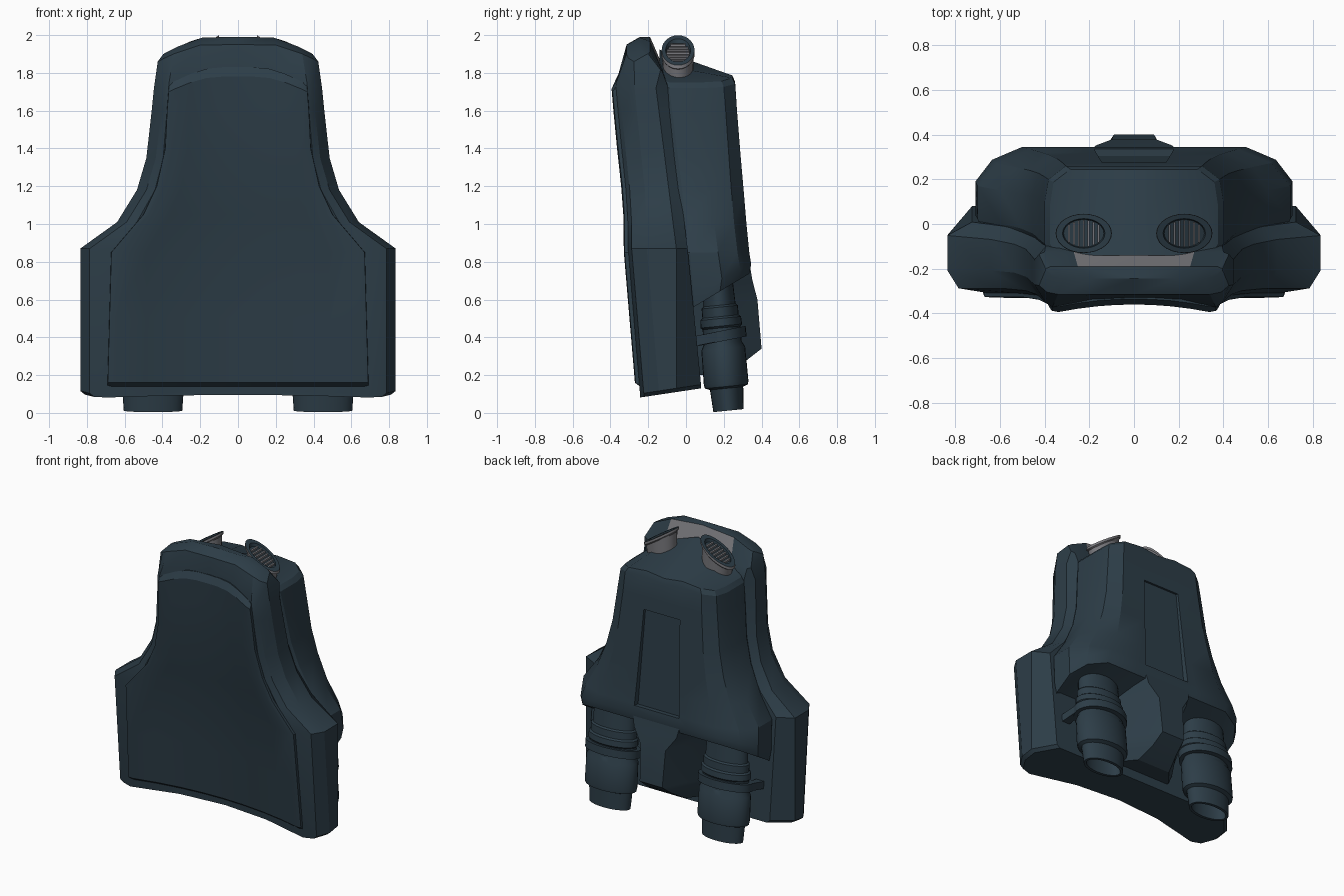
import bpy, bmesh, math

if "Cube" in bpy.data.objects:
    bpy.data.objects.remove(bpy.data.objects["Cube"])


def material(name, col):
    m = bpy.data.materials.new(name)
    m.diffuse_color = (*col, 1)
    m.use_nodes = True
    m.node_tree.nodes["Principled BSDF"].inputs["Base Color"].default_value = m.diffuse_color
    return m


DARK = material("dark slate blue", (0.026, 0.047, 0.064))
GREY = material("mid grey", (0.19, 0.19, 0.205))


def lerp(table, z):
    if z <= table[0][0]:
        return table[0][1]
    for (z0, a), (z1, b) in zip(table, table[1:]):
        if z <= z1:
            return a + (b - a) * (z - z0) / (z1 - z0)
    return table[-1][1]


def finish(name, bm, rule=None, angle=28):
    bmesh.ops.recalc_face_normals(bm, faces=bm.faces)
    bm.faces.index_update()
    me = bpy.data.meshes.new(name)
    if rule:
        for f in bm.faces:
            f.material_index = int(rule(f))
    bm.to_mesh(me)
    bm.free()
    me.materials.append(DARK)
    me.materials.append(GREY)
    me.shade_smooth()
    me.set_sharp_from_angle(angle=math.radians(angle))
    ob = bpy.data.objects.new(name, me)
    bpy.context.collection.objects.link(ob)
    return ob


def skin(name, rings, caps=None, strip=0, rule=None):
    """Skin closed rings; caps: end centre points, strip: close ends front to back."""
    bm = bmesh.new()
    vs = [[bm.verts.new(p) for p in r] for r in rings]
    n = len(rings[0])
    for a, b in zip(vs, vs[1:]):
        for i in range(n):
            j = (i + 1) % n
            bm.faces.new((a[i], a[j], b[j], b[i]))
    for r, c in zip((vs[0], vs[-1]), caps or ()):
        cv = bm.verts.new(c)
        for i in range(n):
            bm.faces.new((r[i], r[(i + 1) % n], cv))
    for r in (vs[0], vs[-1]) if strip else ():
        for h in (r[:strip], [r[-i] for i in range(strip - 1)] + [r[strip - 1]]):
            for i in range(strip // 2):
                q = [h[i], h[i + 1], h[strip - 2 - i], h[strip - 1 - i]]
                bm.faces.new(list(dict.fromkeys(q)))
    return finish(name, bm, rule)


def loft(name, halves, **kw):
    """Loft half sections (first and last point on x = 0), mirrored in x."""
    rings = [h + [(-x, y, z) for x, y, z in reversed(h[1:-1])] for h in halves]
    return skin(name, rings, strip=len(halves[0]), **kw)


def hull(name, pts):
    bm = bmesh.new()
    for p in pts:
        bm.verts.new(p)
    bmesh.ops.convex_hull(bm, input=bm.verts)
    bmesh.ops.dissolve_limit(bm, angle_limit=0.02, verts=bm.verts, edges=bm.edges)
    return finish(name, bm)


# hollow, leaning front surface and outline tables
LEAN = [(0.1, -0.178), (0.86, -0.248), (1.05, -.283), (1.2, -.305), (1.4, -.332), (1.73, -0.363), (1.85, -0.33)]
CURVE = [(0.1, 0.2), (0.86, 0.2), (1.73, 0.3)]
PLATE = [(0.14, 0.69), (0.86, 0.67), (1.05, 0.5), (1.2, 0.43), (1.4, 0.385), (1.6, 0.375), (1.73, 0.365)]
BACK = [(0.1, 0.08), (0.86, 0.01), (1.73, -0.10)]


def front(x, z):
    return lerp(LEAN, z) - lerp(CURVE, z) * x * x


# wide front shell
halves = []
for z, w, arch in [(0.085, .81, 0), (0.105, .835, 0), (0.87, .835, 0), (1.01, .64, 0), (1.18, .535, 0),
                   (1.35, .485, 0), (1.6, .457, .02), (1.72, .445, .07)]:
    p, b = lerp(PLATE, z), lerp(BACK, z)
    f = front(p, z)
    ch = .11 if z < .9 else .05
    pts = [(0, front(0, z) + .03), (p / 2, front(p / 2, z) + .03), (p, f + .03), (w - .05, f + .05),
           (w, f + .13), (w, min(b - .06, -.05)), (w - ch, b), (w * .65, b), (0, b)]
    halves.append([(x, y, z + arch * (1 - (x / w) ** 2) + (.15 * (y + .22) if z < .12 else 0))
                   for x, y in pts])
for k, zs, yf, yb, drop in [(1, 1.86, -.315, -.125, .11), (.93, 1.9, -.245, -.19, 0)]:
    xs = [0, .2, .34, .39, .425, .425, .4, .27, 0]
    ys = [yf, yf, yf, yf + .01, yf + .04, yb - .01, yb, yb, yb]
    ds = [0] * 5 + [drop * .4, drop * .6, drop, drop]
    halves.append([(x * k, y, zs - d + .09 * min(1, 1.25 * (1 - (x / .425) ** 2)))
                   for x, y, d in zip(xs, ys, ds)])
loft("front_shell", halves, rule=lambda f: f.calc_center_median().z > 1.8 and f.normal.y > .3
     and abs(f.calc_center_median().x) < .27)

# raised back-rest plate
halves = []
for z, inset, arch in [(0.14, .0, 0), (0.16, .03, 0), (0.5, .03, 0), (0.85, .03, 0), (1.05, .03, 0), (1.2, .03, 0),
                       (1.4, .03, 0), (1.6, .03, .02), (1.70, .03, .08), (1.74, 0, .09)]:
    p = lerp(PLATE, z)
    d = 0 if inset else .025
    q = p - .03
    pts = [(q * i / 4, front(q * i / 4, z) + d) for i in range(5)]
    pts += [(p, front(p, z) + .012 + d), (p + .004, front(p, z) + .07), (p / 2, front(p / 2, z) + .07),
            (0, front(0, z) + .07)]
    halves.append([(x, y, z + arch * min(1, 1.15 * (1 - min(1, x / p) ** 2))) for x, y in pts])
loft("front_plate", halves)

# rear body with overhanging lower edge and sloping roof
halves = []
for z, w, y1, c, yb in [(.56, .70, .18, .50, .335), (.64, .71, .19, .50, .345), (.85, .70, .17, .465, .335),
                        (1.0, .595, .15, .41, .32), (1.18, .505, .135, .37, .305), (1.35, .455, .125, .34, .29),
                        (1.6, .42, .11, .315, .27), (1.72, .40, .10, .305, .26), (1.75, .375, .09, .285, .245)]:
    yf = lerp(BACK, z) - .04
    m = ((w + c) / 2 + .03, (y1 + yb) / 2 + .02)
    pts = [(0, yf), (w * .6, yf), (w - .03, yf), (w, yf + .05), (w, y1), m, (c, yb), (c / 2, yb), (0, yb)]
    low = .6 if z < .7 else 0
    top = 1 if z > 1.7 else 0
    halves.append([(x, y, z + low * max(0, y - .04) * (1 if z < .6 else .8)
                    + top * (.105 * (1 - (x / w) ** 2) - .4 * (y - .03) * (1 - x / w))) for x, y in pts])
body = loft("rear_body", halves)

# tapered panel sunk in the back
cut = hull("panel_cutter", [(s * (a + dx), y + dy, z) for a, y, z in [(.17, .305, .84), (.14, .262, 1.52)]
                            for dx, dy in [(0, 0), (.04, .15)] for s in (-1, 1)])
cut.hide_render = True
mod = body.modifiers.new("panel", "BOOLEAN")
mod.operation, mod.object, mod.solver = "DIFFERENCE", cut, "EXACT"
bpy.context.view_layer.objects.active = body
bpy.ops.object.modifier_apply(modifier=mod.name)
bpy.data.objects.remove(cut)
body.data.shade_smooth()
body.data.set_sharp_from_angle(angle=math.radians(28))

# centre spine block between the thrusters
loft("centre_spine", [[(0, 0, z), (a, 0, z), (a, .09, z), (b, y, z), (0, y, z)] for z, a, b, y in
                      [(.20, .22, .13, .20), (.27, .25, .10, .31), (.34, .26, .09, .40), (.60, .29, .10, .378),
                       (.70, .32, .17, .352), (.80, .34, .19, .335)]])

N = 28
TURN = [2 * math.pi * i / N for i in range(N)]


def oval(cx, z, r, turn=0.1):
    cy = .175 + (.6 - z) * .085
    return [(cx + (r + .075) * math.cos(t), cy + r * math.sin(t), z + turn * r * math.sin(t)) for t in TURN]


for s, side in ((-1, "left"), (1, "right")):
    cx = s * .45
    # oval thruster
    prof = [(.70, .08), (.57, .085), (.56, .096), (.51, .096), (.50, .108), (.46, .11), (.45, .1), (.37, .1),
            (.34, .116), (.16, .118), (.14, .114), (.13, .088), (.012, .08), (.012, .062), (.12, .055)]
    skin("thruster_" + side, [oval(cx, z, r) for z, r in prof],
         [(cx, .17, .70), (cx, .215, .12)])
    # clamp band and its arm
    skin("clamp_band_" + side, [oval(cx, z, r, .2) for z, r in
                                [(.38, .09), (.38, .127), (.435, .127), (.435, .09), (.38, .09)]])
    hull("clamp_arm_" + side, [(s * x, y, z + .2 * (y - .19)) for x, y in
                               [(.60, .18), (.645, .18), (.60, .0), (.67, .0)] for z in (.382, .435)])

    # slanted top vent: grey outside, dark face
    def slant(rx, ry, drop):
        return [(s * (.225 + rx * math.cos(t)), -.042 + ry * math.sin(t), 1.92 - .64 * rx * math.cos(t) - drop)
                for t in TURN]
    base = [(s * (.215 + .1 * math.cos(t)), -.042 + .08 * math.sin(t), 1.74) for t in TURN]
    skin("vent_base_" + side, [base, slant(.112, .082, .025)],
         [(s * .215, -.042, 1.74), (s * .225, -.042, 1.895)], rule=lambda f: f.normal.z < .5)
    skin("vent_rim_" + side, [slant(.112, .08, .03), slant(.126, .088, .018), slant(.124, .087, 0),
                              slant(.095, .066, 0), slant(.09, .062, .022)],
         [(s * .225, -.042, 1.89), (s * .225, -.042, 1.898)], rule=lambda f: f.index < 2 * N)
    # vent grille bars
    for k in range(-3, 4):
        h = .06 * math.sqrt(1 - (k / 4) ** 2)
        bar = hull("vent_bar_" + side, [(s * (.225 + k * .022 + dx), -.042 + dy, 1.902 - .64 * (k * .022 + dx) + dz)
                                        for dx in (-.004, .004) for dy in (-h, h) for dz in (-.012, .008)])
        for f in bar.data.polygons:
            f.material_index = 1
